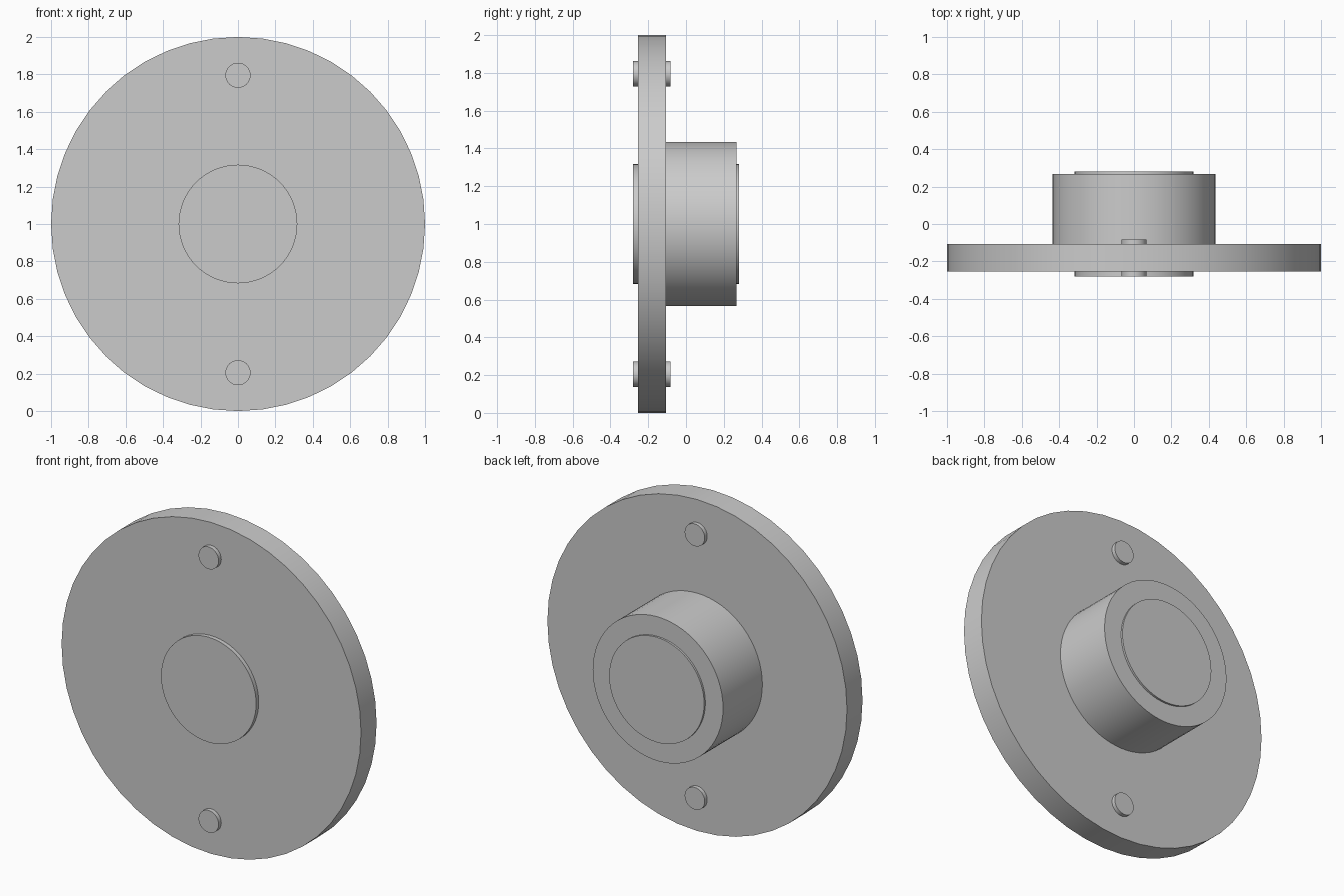
import bpy
import math

cube = bpy.data.objects.get("Cube")
if cube:
    bpy.data.objects.remove(cube, do_unlink=True)

grey = bpy.data.materials.new("plain_grey")
grey.use_nodes = True
colour = (0.6, 0.6, 0.6, 1)
grey.diffuse_color = colour
grey.node_tree.nodes["Principled BSDF"].inputs["Base Color"].default_value = colour


def disc(name, radius, front, back, z=1.0, sides=48):
    """Cylinder lying along y, between the front and back positions."""
    bpy.ops.mesh.primitive_cylinder_add(
        vertices=sides, radius=radius, depth=back - front,
        location=(0, (front + back) / 2, z), rotation=(math.pi / 2, 0, 0))
    obj = bpy.context.object
    obj.name = name
    obj.data.materials.append(grey)
    bpy.ops.object.shade_smooth_by_angle(angle=math.radians(30))
    return obj


# Flange plate with the raised hub behind it
disc("flange_plate", 1.0, -0.255, -0.107)
disc("hub", 0.435, -0.107, 0.268, sides=64)

# Shaft running through both, standing slightly proud at each end
disc("shaft", 0.317, -0.28, 0.28, sides=64)

# Pins through the plate, above and below the shaft
for name, side in (("upper_pin", 1), ("lower_pin", -1)):
    disc(name, 0.067, -0.28, -0.083, z=1 + side * 0.795, sides=32)
